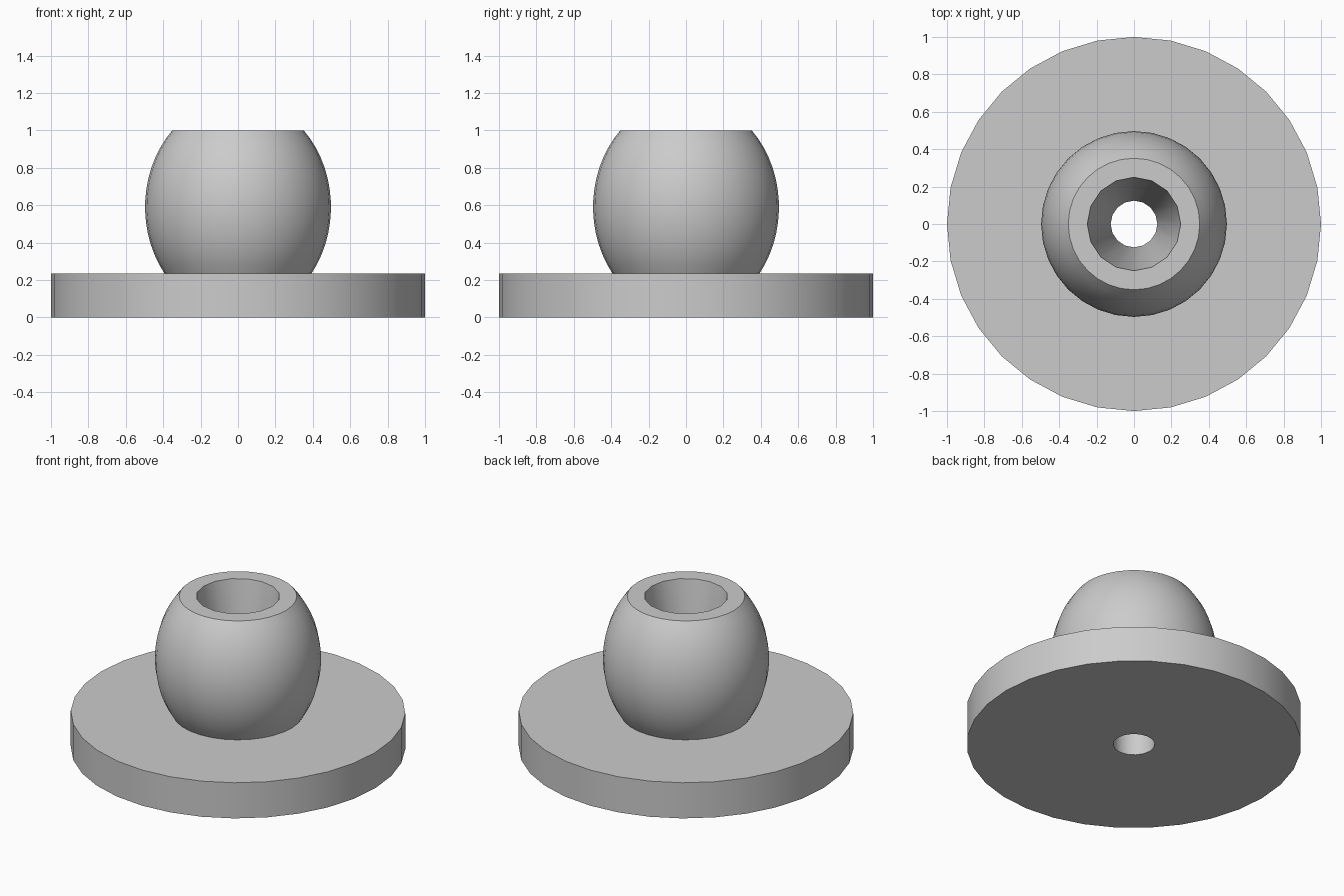
import bpy, bmesh, math

if "Cube" in bpy.data.objects:
    bpy.data.objects.remove(bpy.data.objects["Cube"])


def lathe(name, profile, sides):
    """Spin a closed list of (radius, z) points; sides is given per point."""
    bm = bmesh.new()
    rings = []
    for (r, z), n in zip(profile, sides):
        rings.append([bm.verts.new((r * math.cos(2 * math.pi * i / n),
                                    r * math.sin(2 * math.pi * i / n), z)) for i in range(n)])
    for a, b in zip(rings, rings[1:] + rings[:1]):
        if len(a) == len(b):
            n = len(a)
            for i in range(n):
                bm.faces.new((a[i], a[(i + 1) % n], b[(i + 1) % n], b[i]))
        else:
            # flat annulus between rings with different side counts
            edges = []
            for ring in (a, b):
                for i, v in enumerate(ring):
                    w = ring[(i + 1) % len(ring)]
                    edges.append(bm.edges.get((v, w)) or bm.edges.new((v, w)))
            bmesh.ops.bridge_loops(bm, edges=edges)
    bmesh.ops.recalc_face_normals(bm, faces=bm.faces)
    mesh = bpy.data.meshes.new(name)
    bm.to_mesh(mesh)
    bm.free()
    obj = bpy.data.objects.new(name, mesh)
    bpy.context.collection.objects.link(obj)
    bpy.context.view_layer.objects.active = obj
    obj.select_set(True)
    bpy.ops.object.shade_smooth_by_angle(angle=math.radians(30))
    obj.select_set(False)
    return obj


# Barrel-shaped knob: part of a stretched sphere cut at plate and at the top
CENTRE, HEIGHT, RADIUS = 0.59, 0.58, 0.497
PLATE, TOP, STEPS = 0.235, 1.0, 14
low = math.asin((PLATE - CENTRE) / HEIGHT)
high = math.asin((TOP - CENTRE) / HEIGHT)
angles = [low + (high - low) * i / STEPS for i in range(STEPS + 1)]
bulb = [(RADIUS * math.cos(t), CENTRE + HEIGHT * math.sin(t)) for t in angles]

# Round plate, knob and tapered bore in one closed profile
outside = [(0.125, 0), (1.0, 0), (1.0, PLATE)] + bulb
bore = [(0.25, TOP), (0.125, PLATE)]
lathe("flanged_knob", outside + bore,
      [16] + [32] * (len(outside) - 1) + [16] * len(bore))
